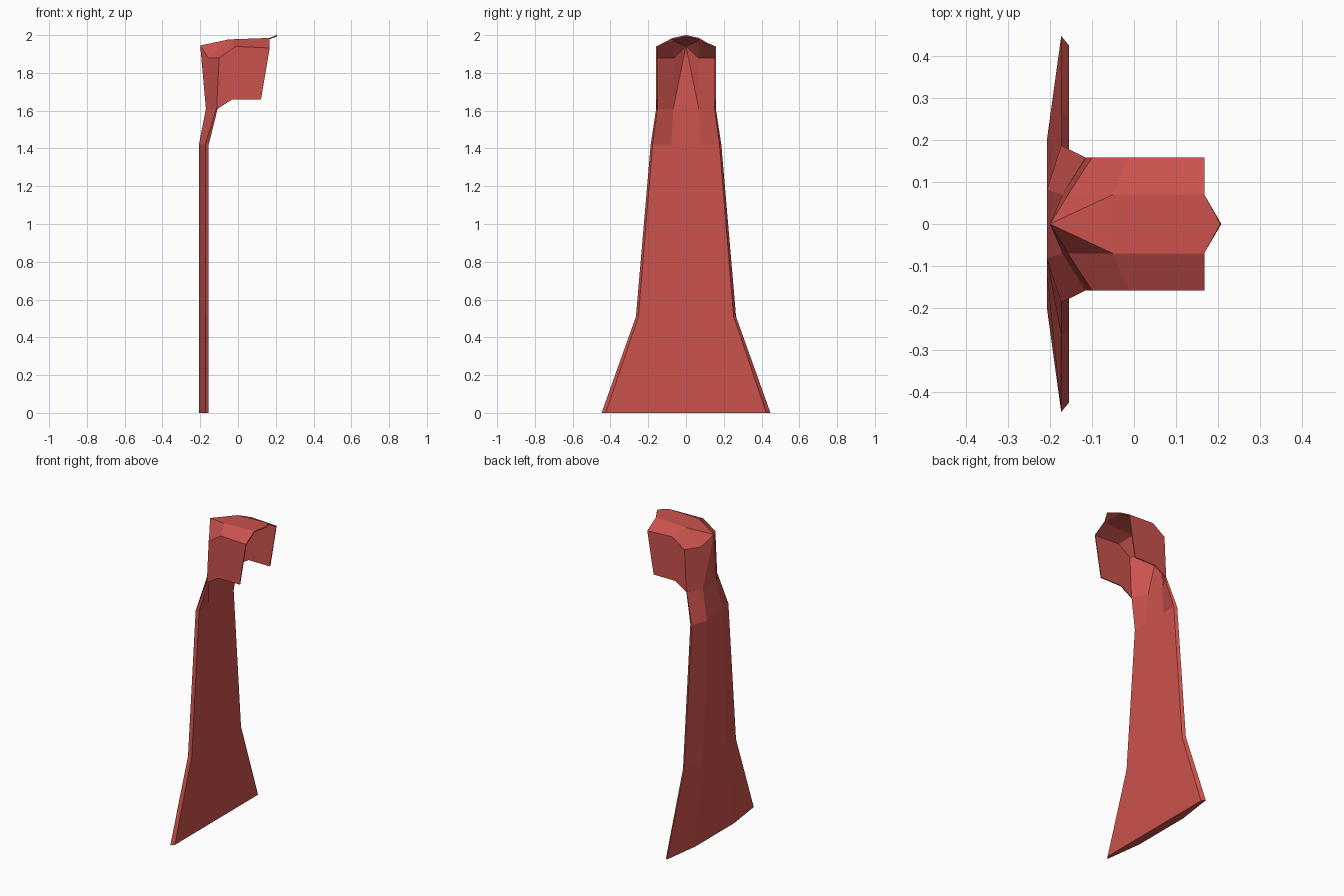
import bpy, bmesh

cube = bpy.data.objects.get("Cube")
if cube:
    bpy.data.objects.remove(cube, do_unlink=True)

red = bpy.data.materials.new("cloth red")
red.use_nodes = True
red.diffuse_color = (0.6, 0.085, 0.075, 1)
red.node_tree.nodes["Principled BSDF"].inputs["Base Color"].default_value = red.diffuse_color


def finish(name, bm):
    mesh = bpy.data.meshes.new(name)
    bm.to_mesh(mesh)
    bm.free()
    mesh.materials.append(red)
    obj = bpy.data.objects.new(name, mesh)
    bpy.context.collection.objects.link(obj)
    return obj


# Cape: lofted six-sided sections, each row is
# z, back x, back half width, edge x, edge half width, inner edge x, inner half width, inner back x
rows = [
    (0.00, -0.207, 0.200, -0.173, 0.447, -0.155, 0.425, -0.155),
    (0.51, -0.207, 0.120, -0.173, 0.265, -0.155, 0.252, -0.155),
    (1.42, -0.207, 0.082, -0.173, 0.187, -0.155, 0.177, -0.155),
    (1.61, -0.170, 0.070, -0.115, 0.158, -0.108, 0.151, -0.163),
]
bm = bmesh.new()
rings = []
for z, bx, bw, ex, ew, ix, iw, cx in rows:
    half = [(bx, bw), (ex, ew), (ix, iw), (cx, bw * 0.95)]
    outline = half + [(x, -y) for x, y in reversed(half)]
    rings.append([bm.verts.new((x, y, z)) for x, y in outline])
n = len(rings[0])
for low, high in zip(rings, rings[1:]):
    for i in range(n):
        j = (i + 1) % n
        bm.faces.new((low[i], low[j], high[j], high[i]))
for ring in (rings[0], rings[-1]):
    # caps in three strips
    bm.faces.new(ring[0:4])
    bm.faces.new(ring[4:8])
    bm.faces.new((ring[0], ring[3], ring[4], ring[7]))
bmesh.ops.recalc_face_normals(bm, faces=bm.faces)
finish("cape", bm)

# Hood: thin shell open towards +x, one half described and mirrored
points = {
    "apex": (-0.200, 0, 1.945), "tip": (0.205, 0, 2.0),
    "back_low": (-0.170, 0.07, 1.61), "back_high": (-0.157, 0.07, 1.88),
    "side_low": (-0.113, 0.158, 1.61), "side_high": (-0.100, 0.158, 1.88),
    "chin_back": (-0.03, 0.158, 1.66), "chin_front": (0.122, 0.158, 1.66),
    "rim_side": (0.167, 0.158, 1.932), "rim_top": (0.167, 0.07, 1.985),
    "crown_side": (-0.012, 0.158, 1.94), "crown_top": (-0.05, 0.07, 1.977),
}
half_faces = [
    ("apex", "back_high", "back_low"),
    ("back_low", "back_high", "side_high", "side_low"),
    ("apex", "crown_top", "back_high"),
    ("back_high", "crown_top", "crown_side", "side_high"),
    ("crown_top", "rim_top", "rim_side", "crown_side"),
    ("side_low", "side_high", "crown_side", "chin_back"),
    ("chin_back", "crown_side", "rim_side", "chin_front"),
]
bm = bmesh.new()
left = {k: bm.verts.new(p) for k, p in points.items()}
right = {k: left[k] if p[1] == 0 else bm.verts.new((p[0], -p[1], p[2]))
         for k, p in points.items()}
for names in half_faces:
    bm.faces.new([left[k] for k in names])
    bm.faces.new([right[k] for k in reversed(names)])
# Middle strip across the back and the crown
bm.faces.new((left["apex"], left["back_low"], right["back_low"]))
bm.faces.new((left["apex"], right["crown_top"], left["crown_top"]))
bm.faces.new((left["crown_top"], right["crown_top"], right["rim_top"], left["rim_top"]))
bm.faces.new((left["rim_top"], right["rim_top"], left["tip"]))
bmesh.ops.recalc_face_normals(bm, faces=bm.faces)
bm.normal_update()
# Keep the outer side facing out
if max(bm.faces, key=lambda f: f.calc_center_median().y).normal.y < 0:
    bmesh.ops.reverse_faces(bm, faces=bm.faces)
hood = finish("hood", bm)
shell = hood.modifiers.new("thickness", "SOLIDIFY")
shell.thickness = 0.007
shell.offset = -1
